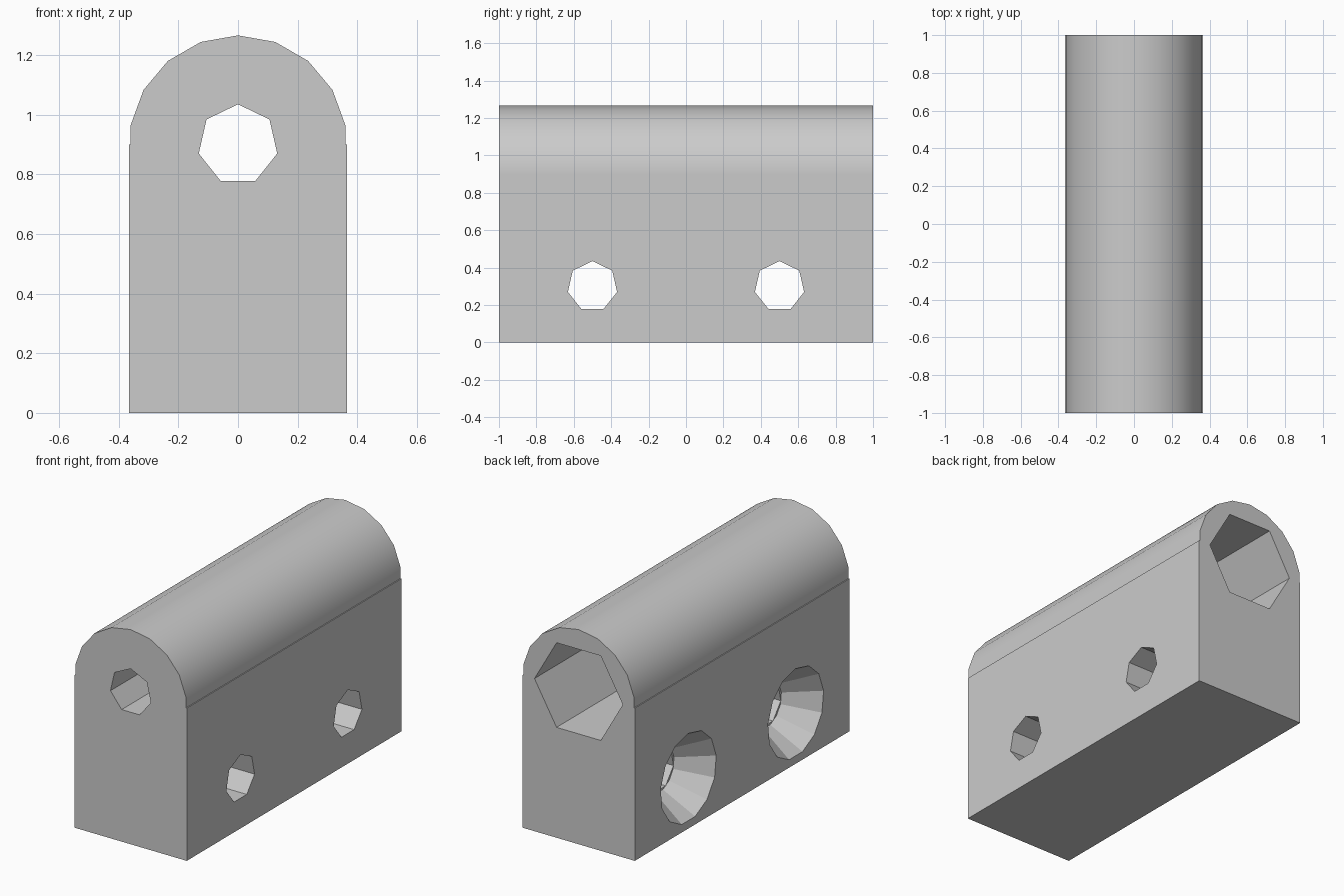
import bpy, bmesh, math

old = bpy.data.objects.get("Cube")
if old:
    bpy.data.objects.remove(old, do_unlink=True)

HALF_W, HALF_L = 0.366, 1.0
AXIS_Z = 0.9          # height of the long bore and of the arch centre
SCREW_Z = 0.3         # height of the cross holes
HOLE_R, SINK_R, SINK_DEPTH = 0.135, 0.26, 0.19

grey = bpy.data.materials.new("plain grey")
grey.use_nodes = True
grey.diffuse_color = (0.6, 0.6, 0.6, 1)
grey.node_tree.nodes["Principled BSDF"].inputs["Base Color"].default_value = (0.6, 0.6, 0.6, 1)


def loft(name, rings):
    """Solid through matching rings of points, capped at both ends."""
    bm = bmesh.new()
    loops = [[bm.verts.new(p) for p in ring] for ring in rings]
    for a, b in zip(loops, loops[1:]):
        for i in range(len(a)):
            j = (i + 1) % len(a)
            bm.faces.new((a[i], a[j], b[j], b[i]))
    bm.faces.new(loops[0])
    bm.faces.new(loops[-1])
    bmesh.ops.recalc_face_normals(bm, faces=bm.faces[:])
    mesh = bpy.data.meshes.new(name)
    bm.to_mesh(mesh)
    bm.free()
    mesh.materials.append(grey)
    obj = bpy.data.objects.new(name, mesh)
    bpy.context.collection.objects.link(obj)
    return obj


def drill(name, along, offset, z, sections, sides, turn=0.0):
    """Polygonal cutter along x or y; sections are (position, radius)."""
    rings = []
    for pos, r in sections:
        ring = []
        for i in range(sides):
            a = turn + math.tau * i / sides
            u, h = offset + r * math.sin(a), z + r * math.cos(a)
            ring.append((pos, u, h) if along == "x" else (u, pos, h))
        rings.append(ring)
    obj = loft(name, rings)
    obj.hide_render = True
    return obj


# Block with an arched top, slightly stepped where the arch meets the sides
arch = [(HALF_W * math.sin(math.radians(d)), AXIS_Z + HALF_W * math.cos(math.radians(d)))
        for d in range(80, -81, -20)]
step = arch[0][0]
profile = [(-HALF_W, 0), (HALF_W, 0), (HALF_W, AXIS_Z), (step, AXIS_Z),
           *arch, (-step, AXIS_Z), (-HALF_W, AXIS_Z)]
body = loft("mounting_block", [[(x, y, z) for x, z in profile] for y in (-HALF_L, HALF_L)])

# Long bore from the front and hexagonal pocket from the back
cutters = [
    drill("bore_cutter", "y", 0, AXIS_Z, [(-1.1, HOLE_R), (0.4, HOLE_R)], 7),
    drill("hex_pocket_cutter", "y", 0, AXIS_Z, [(-0.2, 0.288), (1.1, 0.288)], 6, math.pi / 6),
]

# Two cross holes, countersunk on one side
slope = (SINK_R - HOLE_R) / SINK_DEPTH
for y in (-0.5, 0.5):
    cutters.append(drill("cross_hole_cutter", "x", y, SCREW_Z,
                         [(-0.3, HOLE_R), (0.5, HOLE_R)], 7))
    cutters.append(drill("countersink_cutter", "x", y, SCREW_Z,
                         [(-HALF_W - 0.05, SINK_R + 0.05 * slope),
                          (-HALF_W + SINK_DEPTH, HOLE_R + 0.003)], 13))

bpy.ops.object.select_all(action="DESELECT")
bpy.context.view_layer.objects.active = body
body.select_set(True)
for cutter in cutters:
    mod = body.modifiers.new(cutter.name, "BOOLEAN")
    mod.operation = "DIFFERENCE"
    mod.solver = "EXACT"
    mod.object = cutter
    bpy.ops.object.modifier_apply(modifier=mod.name)
    bpy.data.objects.remove(cutter, do_unlink=True)

# Smooth arch, crisp holes and edges
bpy.ops.object.shade_smooth_by_angle(angle=math.radians(22))
